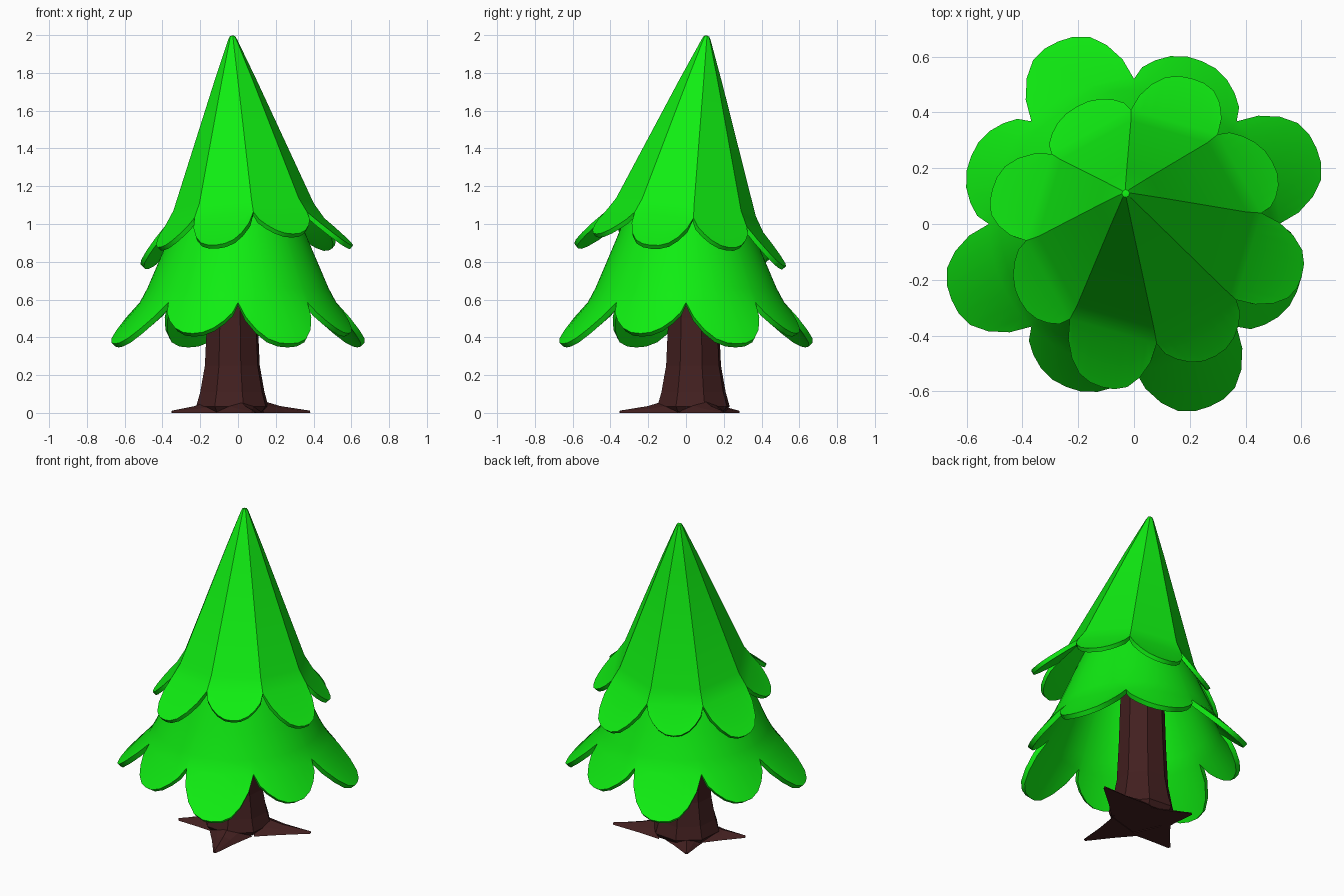
import bpy, bmesh
from math import sin, cos, tan, radians, pi
from mathutils import Vector, Matrix

if "Cube" in bpy.data.objects:
    bpy.data.objects.remove(bpy.data.objects["Cube"])


def material(name, rgb):
    m = bpy.data.materials.new(name)
    m.diffuse_color = (*rgb, 1)
    m.use_nodes = True
    m.node_tree.nodes["Principled BSDF"].inputs["Base Color"].default_value = m.diffuse_color
    return m


GREEN = material("leaf_green", (0.005, 0.85, 0.006))
BROWN = material("bark_brown", (0.055, 0.014, 0.014))


def finish(name, bm, mat):
    me = bpy.data.meshes.new(name)
    bm.to_mesh(me)
    bm.free()
    me.materials.append(mat)
    ob = bpy.data.objects.new(name, me)
    bpy.context.collection.objects.link(ob)
    return ob


# Half outlines of a drooping lobe: (distance along lobe, half width)
LONG = [(.48, .2), (.56, .188), (.63, .155), (.68, .11), (.703, .055), (.708, 0)]
SHORT = [(.48, .2), (.53, .188), (.57, .155), (.605, .11), (.627, .055), (.632, 0)]


def foliage(name, profile, scale, faceted, matrix, thickness):
    """Eight-sided skirt whose lower rim ends in alternating long and short lobes."""
    bm = bmesh.new()
    half = pi / 8
    columns = []
    for k in range(8):
        outline, slope = (LONG, .96) if k % 2 == 0 else (SHORT, 1.08)
        points = [(d, -w) for d, w in outline] + [(d, w) for d, w in outline[-2:0:-1]]
        turn = Matrix.Rotation(half + k * 2 * half, 4, 'Z')
        for d, w in points:
            t = w / .2
            col = []
            for r, z in profile:
                if faceted:
                    p = Vector((r * cos(half), r * sin(half) * t, z))
                else:
                    p = Vector((r * cos(half * t), r * sin(half * t), z))
                col.append(turn @ p)
            if abs(t) == 1:
                tip = col[-1].copy()
            else:
                z = profile[-1][1] - (d - .48) * slope * scale
                tip = turn @ Vector((d * scale, w * scale, z))
            col.append(tip)
            columns.append([bm.verts.new(matrix @ p) for p in col])
    for i, a in enumerate(columns):
        b = columns[(i + 1) % len(columns)]
        for j in range(len(a) - 1):
            bm.faces.new((a[j], a[j + 1], b[j + 1], b[j]))
    bmesh.ops.remove_doubles(bm, verts=bm.verts, dist=0.0005)
    ob = finish(name, bm, GREEN)
    mod = ob.modifiers.new("thickness", 'SOLIDIFY')
    mod.thickness = thickness
    mod.offset = -1
    bpy.ops.object.select_all(action='DESELECT')
    ob.select_set(True)
    bpy.context.view_layer.objects.active = ob
    bpy.ops.object.modifier_apply(modifier=mod.name)
    bpy.ops.object.shade_smooth_by_angle(angle=radians(28))
    return ob


# Lower foliage: round and smooth, upright
foliage("lower_foliage",
        [(.27, 1.15), (.325, 1.03), (.365, .93), (.42, .8), (.48, .66), (.52, .585)],
        1.0, False, Matrix.Identity(4), .03)

# Upper foliage: eight flat facets up to a leaning point
axis = Vector((-.065, .12, .99))
lean = Vector((0, 0, 1)).rotation_difference(axis).to_matrix().to_4x4()
place = Matrix.Translation((.035, -.01, 1.01)) @ lean @ Matrix.Rotation(radians(51.5), 4, 'Z')
foliage("upper_foliage",
        [(0, .997), (.014, .994), (.024, .975), (.115, .75), (.375, .08), (.425, 0)],
        .817, True, place, .025)

# Trunk: eight-sided, flaring at the foot
CENTRE = Vector((-.03, .04, 0))
bm = bmesh.new()
rings = []
for r, z in [(.175, .004), (.2, .035), (.178, .11), (.152, .25), (.14, .5), (.125, .95)]:
    rings.append([bm.verts.new(CENTRE + Vector((r * cos(k * pi / 4 + .3), r * sin(k * pi / 4 + .3), z)))
                  for k in range(8)])
for a, b in zip(rings, rings[1:]):
    for k in range(8):
        n = (k + 1) % 8
        bm.faces.new((a[k], a[n], b[n], b[k]))
bm.faces.new(rings[0][::-1])
bm.faces.new(rings[-1])
finish("trunk", bm, BROWN)

# Roots: flat tapering spikes spreading over the ground
bm = bmesh.new()
for x, y in [(.38, .19), (-.35, -.1), (.08, -.35), (-.2, .28)]:
    tip = Vector((x, y, .01))
    along = (tip - CENTRE) * Vector((1, 1, 0)).length / 2 ** .5
    side = Vector((-along.y, along.x, 0)).normalized()
    sections = []
    for f, w, h in [(.3, .13, .075), (.62, .07, .036), (1, .008, .012)]:
        c = CENTRE + Vector((along.x, along.y, 0)) * f
        sections.append([bm.verts.new(c + side * s * w + Vector((0, 0, z * h)))
                         for s, z in [(-1, 0), (1, 0), (.6, .6), (0, 1), (-.6, .6)]])
    for a, b in zip(sections, sections[1:]):
        for k in range(5):
            n = (k + 1) % 5
            bm.faces.new((a[k], a[n], b[n], b[k]))
    bm.faces.new(sections[0][::-1])
    bm.faces.new(sections[-1])
bmesh.ops.recalc_face_normals(bm, faces=bm.faces)
finish("roots", bm, BROWN)
